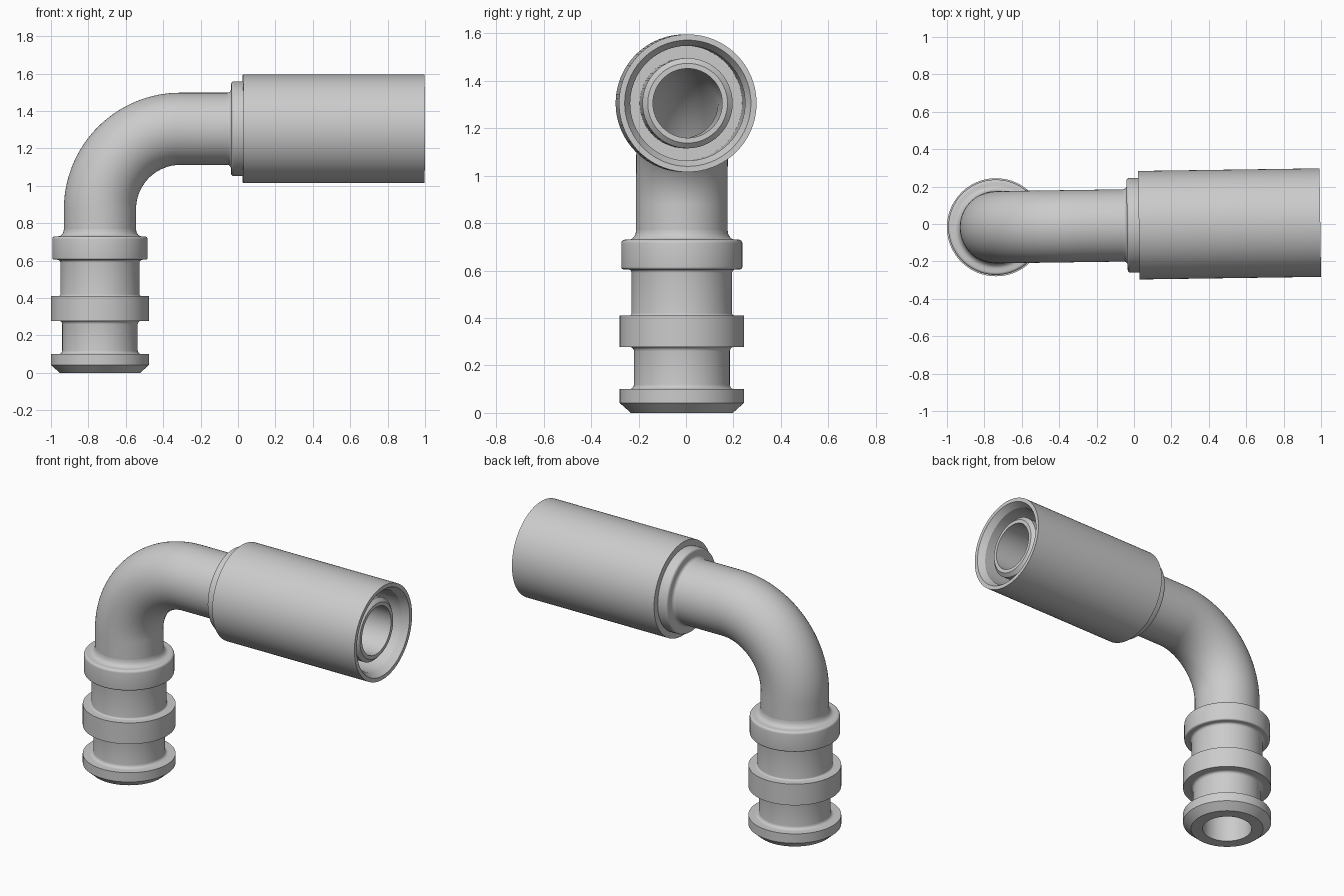
import bpy, bmesh, math
from mathutils import Matrix, Vector

cube = bpy.data.objects.get("Cube")
if cube:
    bpy.data.objects.remove(cube, do_unlink=True)

SIDES = 96
TILT = 0.0144                       # small yaw of the horizontal leg
AXIS_X, AXIS_Y = -0.738, -0.0175    # axis of the upright leg
BEND, LEG_Z = 0.43, 1.305           # bend radius, height of horizontal leg
BEND_START = LEG_Z - BEND
BEND_LEN = BEND * math.pi / 2
TUBE, BORE = 0.193, 0.146

steel = bpy.data.materials.new("light_grey_metal")
steel.use_nodes = True
grey = (0.6, 0.6, 0.6, 1)
steel.diffuse_color = grey
steel.node_tree.nodes["Principled BSDF"].inputs["Base Color"].default_value = grey


def at_x(x):
    """Distance along the centre line for a point x on the horizontal leg."""
    return x - AXIS_X - BEND + BEND_START + BEND_LEN


def frame(s):
    """Centre and outward direction of the bend plane at distance s."""
    a = min(max((s - BEND_START) / BEND, 0), math.pi / 2)
    out = Vector((-math.cos(a), 0, math.sin(a)))
    run = Vector((math.sin(a), 0, math.cos(a)))
    extra = min(s - BEND_START, 0) + max(s - BEND_START - BEND_LEN, 0)
    return Vector((BEND, 0, BEND_START)) + out * BEND + run * extra, out


def sweep(name, loop):
    """Sweep a closed (distance, radius) section around the centre line."""
    bm = bmesh.new()
    rings = []
    for s, r in loop:
        centre, out = frame(s)
        ring = []
        for i in range(SIDES):
            t = 2 * math.pi * i / SIDES
            p = centre + out * (r * math.cos(t)) + Vector((0, r * math.sin(t), 0))
            ring.append(bm.verts.new(p))
        rings.append(ring)
    for k, ring in enumerate(rings):
        after = rings[(k + 1) % len(rings)]
        for i in range(SIDES):
            j = (i + 1) % SIDES
            bm.faces.new((ring[i], ring[j], after[j], after[i]))
    bmesh.ops.recalc_face_normals(bm, faces=bm.faces)
    bm.transform(Matrix.Translation((AXIS_X, AXIS_Y, 0)) @ Matrix.Rotation(TILT, 4, "Z"))
    mesh = bpy.data.meshes.new(name)
    bm.to_mesh(mesh)
    bm.free()
    mesh.materials.append(steel)
    ob = bpy.data.objects.new(name, mesh)
    bpy.context.collection.objects.link(ob)
    bpy.ops.object.select_all(action="DESELECT")
    ob.select_set(True)
    bpy.context.view_layer.objects.active = ob
    bpy.ops.object.shade_smooth_by_angle(angle=math.radians(30))


def fillet(s0, r0, s1, r1, along_first):
    """Quarter-ellipse between two section points."""
    pts = []
    for k in range(6):
        t = k / 5 * math.pi / 2
        f, g = math.sin(t), 1 - math.cos(t)
        if not along_first:
            f, g = g, f
        pts.append((s0 + (s1 - s0) * f, r0 + (r1 - r0) * g))
    return pts


# Ribbed plug end with three collars
LOW, MID, RIB, TOP = 0.202, 0.212, 0.262, 0.255
JOIN = 0.77
plug = [(0, BORE), (0, 0.215), (0.042, RIB), (0.1, RIB)]
plug += fillet(0.1, LOW + 0.02, 0.12, LOW, False)
plug += fillet(0.26, LOW, 0.278, LOW + 0.018, True)
plug += [(0.278, RIB), (0.41, RIB)]
plug += fillet(0.41, MID + 0.01, 0.42, MID, False)
plug += fillet(0.59, MID, 0.605, MID + 0.015, True)
plug += [(0.605, TOP - 0.01)] + fillet(0.605, TOP - 0.01, 0.615, TOP, False)
plug += fillet(0.715, TOP, 0.73, TOP - 0.015, True)
plug += fillet(0.73, TUBE + 0.03, JOIN, TUBE, False)
plug += [(JOIN, BORE)]
sweep("ribbed_plug", plug)

# Bent tube
steps = 32
path = [JOIN] + [BEND_START + BEND_LEN * k / steps for k in range(steps + 1)] + [at_x(0)]
sweep("bent_tube", [(s, TUBE) for s in path] + [(s, BORE) for s in reversed(path)])

# Stop collar behind the sleeve
STOP = 0.253
back, face = at_x(-0.037), at_x(0.03)
collar = [(face, BORE + 0.01)]
collar += fillet(back - 0.02, TUBE, back, TUBE + 0.02, True)
collar += fillet(back, STOP - 0.015, back + 0.015, STOP, False)
collar += [(face, STOP)]
sweep("stop_collar", collar)

# Inner nipple with chamfered mouth
tip = at_x(0.95)
sweep("inner_nipple", [(at_x(0), BORE), (at_x(0), 0.19), (tip - 0.02, 0.19),
                       (tip, 0.168), (tip, BORE)])

# Outer crimp sleeve with tapered mouth
rear, end, floor = at_x(0.026), at_x(0.996), at_x(0.12)
sweep("crimp_sleeve", [(rear, 0.18), (rear, 0.29), (end, 0.29), (end, 0.266),
                       (end - 0.04, 0.242), (floor, 0.242), (floor, 0.18)])
